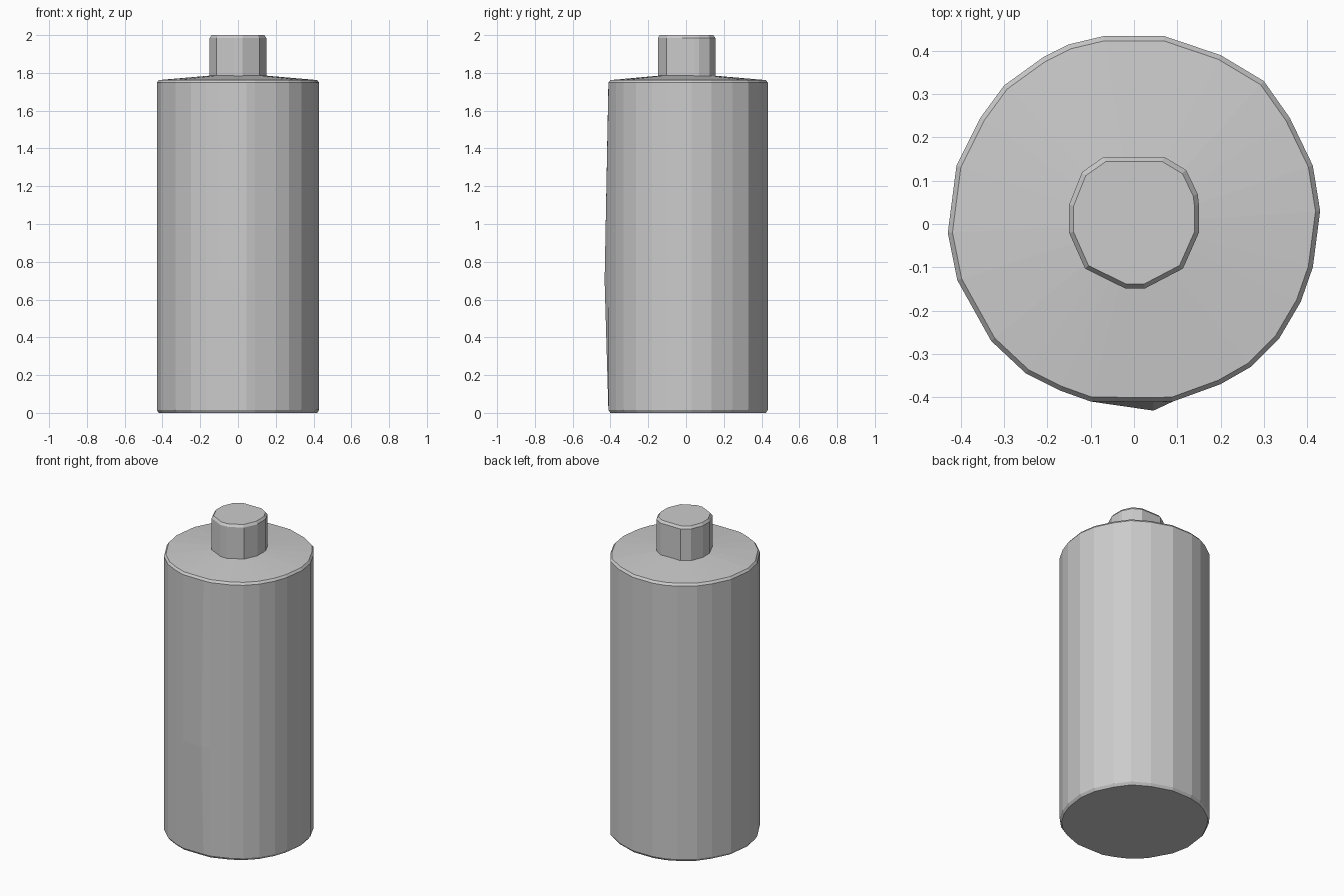
import bpy, bmesh

if "Cube" in bpy.data.objects:
    bpy.data.objects.remove(bpy.data.objects["Cube"])

# Irregular low-poly outlines (anticlockwise seen from above)
BODY = [(.43, .03), (.413, .135), (.36, .245), (.30, .33), (.20, .39), (.07, .434),
        (-.07, .434), (-.15, .415), (-.21, .385), (-.30, .32), (-.355, .245),
        (-.41, .135), (-.43, -.02), (-.408, -.13), (-.33, -.27), (-.25, -.345),
        (-.17, -.385), (-.10, -.41), (.045, -.411), (.09, -.41), (.20, -.37),
        (.27, -.33), (.335, -.265), (.385, -.18), (.413, -.10)]
NECK = [(.15, .045), (.147, .07), (.12, .125), (.07, .155), (-.07, .155), (-.12, .12),
        (-.15, .045), (-.15, -.02), (-.113, -.103), (-.02, -.149), (.025, -.149),
        (.113, -.103), (.15, -.02)]


def stack(name, outline, profile, bottom=False, top=False, bulge=None):
    """Stack scaled copies of an outline; profile is a list of (scale, z)."""
    bm = bmesh.new()
    rings = [[bm.verts.new((x * s, y * s, z)) for x, y in outline] for s, z in profile]
    if bulge:
        ring, index, shift = bulge
        rings[ring][index].co.y += shift
    n = len(outline)
    for a, b in zip(rings, rings[1:]):
        for i in range(n):
            j = (i + 1) % n
            bm.faces.new((a[i], a[j], b[j], b[i]))
    if bottom:
        bm.faces.new(rings[0][::-1])
    if top:
        bm.faces.new(rings[-1])
    mesh = bpy.data.meshes.new(name)
    bm.to_mesh(mesh)
    bm.free()
    obj = bpy.data.objects.new(name, mesh)
    bpy.context.collection.objects.link(obj)
    return obj


# Bottle body with bevelled rims, sloped shoulder and a slight dent-like bulge in front
stack("bottle_body", BODY,
      [(.975, 0), (1, .016), (1, .7), (1, 1.748), (.975, 1.762), (.33, 1.786)],
      bottom=True, bulge=(2, 18, -.02))

# Cap on the neck, bevelled at the top
stack("bottle_cap", NECK, [(1, 1.775), (1, 1.985), (.93, 2.0)], top=True)
